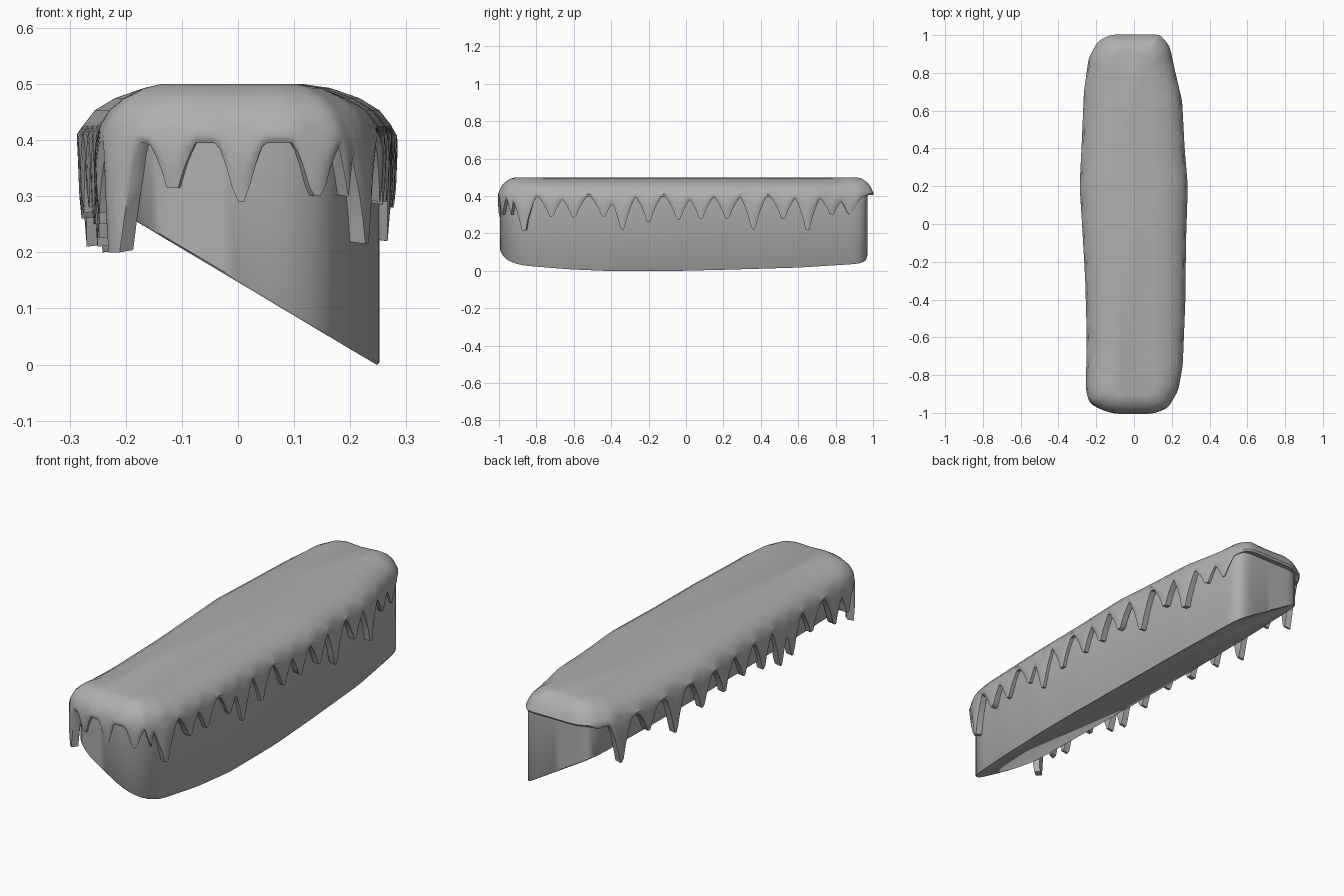
import bpy, math
from mathutils import Vector

if "Cube" in bpy.data.objects:
    bpy.data.objects.remove(bpy.data.objects["Cube"])

# Dark stone-grey shared by both parts
grey = bpy.data.materials.new("grey")
grey.diffuse_color = (0.43, 0.43, 0.43, 1)
grey.use_nodes = True
grey.node_tree.nodes["Principled BSDF"].inputs["Base Color"].default_value = grey.diffuse_color


def resample(points, step, smooth):
    """Even spacing round a closed plan outline, then soften its corners."""
    pts = [Vector(p) for p in points]
    out = []
    for a, b in zip(pts, pts[1:] + pts[:1]):
        n = max(1, round((b - a).length / step))
        out += [a.lerp(b, i / n) for i in range(n)]
    for _ in range(smooth):
        out = [(out[i - 1] + out[i] * 2 + out[(i + 1) % len(out)]) / 4
               for i in range(len(out))]
    return out


def loft(name, rings):
    """Join equal rings into a skin with closed ends."""
    n = len(rings[0])
    verts = [v for r in rings for v in r]
    faces = []
    for k in range(len(rings) - 1):
        for i in range(n):
            j = (i + 1) % n
            faces.append((k * n + i, (k + 1) * n + i, (k + 1) * n + j, k * n + j))
    faces.append(tuple(range(n)))
    faces.append(tuple(reversed(range((len(rings) - 1) * n, len(rings) * n))))
    me = bpy.data.meshes.new(name)
    me.from_pydata(verts, [], faces)
    me.materials.append(grey)
    ob = bpy.data.objects.new(name, me)
    bpy.context.collection.objects.link(ob)
    bpy.ops.object.select_all(action='DESELECT')
    ob.select_set(True)
    bpy.context.view_layer.objects.active = ob
    bpy.ops.object.shade_smooth_by_angle(angle=math.radians(40))


def inward(p, d):
    """Move a plan point d towards the long centre line."""
    spine = Vector((0, max(-0.8, min(0.8, p.y))))
    v = p - spine
    return spine + v * (1 - d / v.length)


# Wedge body: plan outline with a slanted underside
body_plan = resample([
    (0.09, -0.995), (0.16, -0.955), (0.2, -0.88), (0.235, -0.63), (0.252, -0.4),
    (0.252, -0.1), (0.24, 0.2), (0.22, 0.6), (0.185, 0.93), (0.16, 0.97),
    (-0.16, 0.97), (-0.2, 0.92), (-0.235, 0.6), (-0.25, 0.2), (-0.24, -0.2),
    (-0.22, -0.6), (-0.2, -0.9), (-0.16, -0.965), (-0.09, -0.995)], 0.03, 2)
loft("ledge_body", [
    [(p.x, p.y, 0.43) for p in body_plan],
    [(p.x, p.y, max(0, 0.147 - 0.589 * p.x) + 0.004) for p in body_plan],
    [(*inward(p, 0.003), max(0, 0.147 - 0.589 * p.x)) for p in body_plan]])

# Drip tips: position along the side, height of the tip
right_tips = [(-0.87, .215), (-0.72, .29), (-0.6, .285), (-0.44, .29), (-0.34, .22),
              (-0.2, .265), (-0.04, .275), (0.08, .28), (0.22, .28), (0.36, .22),
              (0.52, .28), (0.65, .22), (0.78, .3), (0.88, .3)]
left_tips = [(-0.87, .27), (-0.77, .25), (-0.6, .28), (-0.45, .225), (-0.36, .21),
             (-0.22, .25), (-0.06, .28), (0.1, .27), (0.27, .26), (0.46, .21),
             (0.65, .29), (0.83, .2)]
front_tips = [(-0.225, .2), (-0.12, .315), (0.005, .29), (0.145, .3), (0.225, .205)]
GAP = 0.395


def drip_height(p):
    if p.y > 0.93:
        return 0.385 + 0.02 * min(1, (p.y - 0.93) / 0.05)
    if p.y < -0.935:
        tips, t, half = front_tips, p.x, 0.042
    else:
        tips, t, half = (right_tips if p.x > 0 else left_tips), p.y, 0.068
    z = GAP
    for pos, tip in tips:
        f = max(0, abs(t - pos) - 0.012) / (half - 0.012)
        if f < 1:
            z = min(z, tip + (GAP - tip) * f ** 0.7)
    return z


# Snow cap: domed top, rolled edge and hanging drips
cap_plan = resample([
    (0.1, -1.005), (0.18, -0.975), (0.235, -0.88), (0.258, -0.75), (0.272, -0.4),
    (0.275, -0.1), (0.285, 0.2), (0.268, 0.4), (0.255, 0.65), (0.215, 0.82),
    (0.19, 0.94), (0.14, 1.003), (-0.12, 1.003), (-0.19, 0.97), (-0.24, 0.88),
    (-0.265, 0.7), (-0.278, 0.4), (-0.288, 0.2), (-0.275, 0), (-0.258, -0.3),
    (-0.25, -0.6), (-0.255, -0.88), (-0.235, -0.95), (-0.17, -0.985),
    (-0.1, -1.005)], 0.011, 6)
low = [drip_height(p) for p in cap_plan]
# The roll is tighter at the two ends
tight = [1 - 0.4 * max(0, min(1, (abs(p.y) - 0.7) / 0.3)) for p in cap_plan]
rings = []
for d, z in [(.17, .5), (.12, .493), (.068, .475), (.032, .453), (.01, .425)]:
    rings.append([(*inward(p, d * t), z) for p, t in zip(cap_plan, tight)])
for d, f in [(0, .4), (.002, .75), (.006, 1)]:
    rings.append([(*inward(p, d), .42 + (h - .42) * f) for p, h in zip(cap_plan, low)])
rings.append([(*inward(p, .036), h + .004) for p, h in zip(cap_plan, low)])
rings.append([(*inward(p, .05), .41) for p in cap_plan])
loft("snow_cap", rings)
